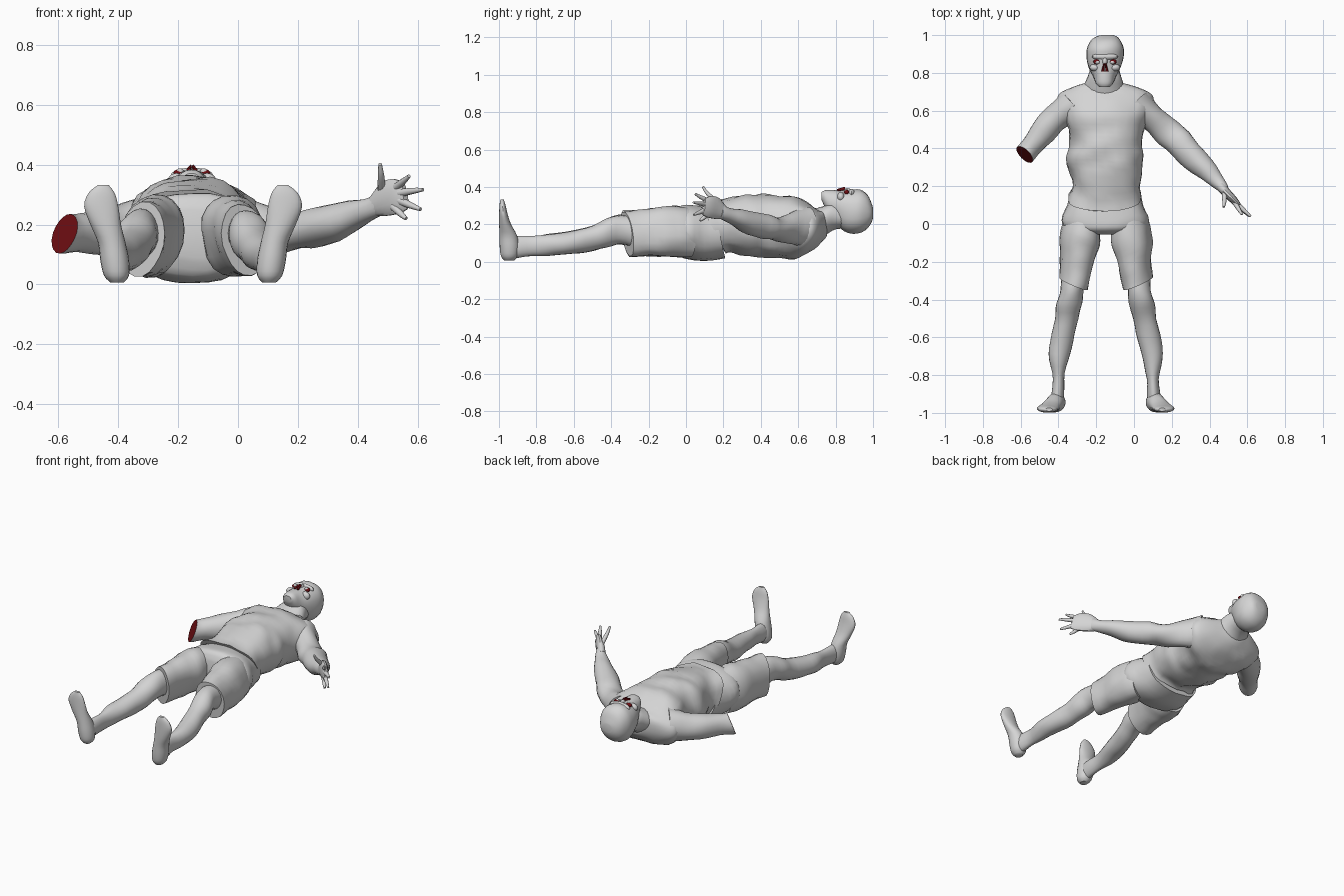
import bpy, bmesh, math
from mathutils import Matrix, Vector, noise

cube = bpy.data.objects.get("Cube")
if cube:
    bpy.data.objects.remove(cube, do_unlink=True)

MID = -0.15   # body's own mirror line
parts = []


def material(name, color):
    mat = bpy.data.materials.new(name)
    mat.use_nodes = True
    mat.diffuse_color = color
    bsdf = next(n for n in mat.node_tree.nodes if n.type == 'BSDF_PRINCIPLED')
    bsdf.inputs["Base Color"].default_value = color
    bsdf.inputs["Roughness"].default_value = 0.8
    return mat


grey = material("pale grey", (0.66, 0.66, 0.66, 1))
red = material("dark red", (0.15, 0.004, 0.006, 1))


def finish(name, bm, mats):
    bmesh.ops.recalc_face_normals(bm, faces=bm.faces[:])
    mesh = bpy.data.meshes.new(name)
    bm.to_mesh(mesh)
    bm.free()
    for mat in mats:
        mesh.materials.append(mat)
    obj = bpy.data.objects.new(name, mesh)
    bpy.context.collection.objects.link(obj)
    parts.append(obj)
    return obj


def spline(a, b, c, d, t):
    return 0.5 * (2 * b + (c - a) * t + (2 * a - 5 * b + 4 * c - d) * t * t
                  + (3 * b - a - 3 * c + d) * t ** 3)


def smooth_rings(rings, steps):
    out = []
    last = len(rings) - 1
    for i in range(last):
        four = [rings[max(0, min(last, i + k))] for k in (-1, 0, 1, 2)]
        for s in range(steps):
            out.append([spline(*vals, s / steps) for vals in zip(*four)])
    return out + [list(rings[last])]


def tube(name, rings, direction=None, sides=20, steps=3, square=1.0, roll=0,
         wrinkle=0.0, flip=False, mats=(grey,), end_mat=0):
    """Loft through rings of (x, y, z, width, height, lean)."""
    rings = [tuple(r) + (0,) * (6 - len(r)) for r in rings]
    way = Vector(direction) if direction else Vector(rings[-1][:3]) - Vector(rings[0][:3])
    if flip:
        rings = [(2 * MID - r[0],) + r[1:] for r in rings]
        way.x, roll = -way.x, -roll
    way.normalize()
    u = way.cross(Vector((0, 0, 1)))
    u = u.normalized() if u.length > 0.05 else Vector((1, 0, 0))
    u = Matrix.Rotation(math.radians(roll), 3, way) @ u
    v = u.cross(way)
    bm = bmesh.new()
    loops = []
    for x, y, z, a, b, lean in smooth_rings(rings, steps):
        loop = []
        for k in range(sides):
            ang = math.tau * k / sides
            c, s = math.cos(ang), math.sin(ang)
            c = math.copysign(abs(c) ** square, c)
            s = math.copysign(abs(s) ** square, s)
            out = u * (a * c) + v * (b * s)
            p = Vector((x, y, z)) + out + way * (lean * b * s)
            p += out.normalized() * wrinkle * noise.noise(p * 11)
            loop.append(bm.verts.new(p))
        loops.append(loop)
    for low, high in zip(loops, loops[1:]):
        for k in range(sides):
            n = (k + 1) % sides
            bm.faces.new((low[k], low[n], high[n], high[k]))
    bm.faces.new(loops[0])
    bm.faces.new(loops[-1]).material_index = end_mat
    return finish(name, bm, mats)


def span(y, x, z0, z1, width, lean=0):
    """Ring across the body, given its lowest and highest point."""
    return (x, y, (z0 + z1) / 2, width, (z1 - z0) / 2, lean)


def ball(name, at, size, mat=grey):
    bm = bmesh.new()
    bmesh.ops.create_uvsphere(bm, u_segments=16, v_segments=10, radius=1)
    for vert in bm.verts:
        vert.co = Vector(at) + Vector([c * s for c, s in zip(vert.co, size)])
    return finish(name, bm, (mat,))


ALONG = (0, 1, 0)

# Shirt with a hem dipping at the front
tube("shirt", [
    span(.14, -.155, .045, .326, .193, -.52), span(.20, -.15, .06, .328, .18, -.3),
    span(.29, -.148, .045, .352, .196), span(.36, -.153, .03, .358, .205),
    span(.42, -.15, .028, .36, .193), span(.50, -.15, .024, .358, .205),
    span(.58, -.15, .02, .343, .232), span(.65, -.15, .045, .31, .255),
    span(.70, -.15, .08, .282, .222), span(.735, -.152, .12, .272, .14),
    span(.755, -.155, .15, .25, .07)], ALONG, sides=28, square=.88, wrinkle=.018)

# Shorts: hips and two legs
tube("shorts_hips", [
    span(.18, -.15, .02, .285, .183, -.22), span(.10, -.152, .003, .298, .202),
    span(.02, -.152, .015, .308, .228), span(-.03, -.152, .03, .30, .205),
    span(-.055, -.152, .09, .25, .12)], ALONG, sides=28, square=.9, wrinkle=.008)

for side, flip in (("left", False), ("right", True)):
    tube(side + "_shorts_leg", [
        span(.02, -.03, .025, .29, .09), span(-.05, -.02, .02, .302, .106),
        span(-.12, -.002, .022, .297, .10), span(-.22, .008, .03, .284, .088),
        span(-.315, .022, .03, .272, .08, -.1)],
        (-.38, 1, 0), roll=-14, square=.95, wrinkle=.01, flip=flip)

    # Bare lower leg
    tube(side + "_lower_leg", [
        span(-.27, .02, .075, .245, .064), span(-.35, .028, .095, .25, .06),
        span(-.42, .041, .08, .235, .068), span(-.50, .056, .058, .195, .062),
        span(-.62, .084, .043, .162, .061), span(-.72, .098, .035, .15, .05),
        span(-.82, .10, .03, .138, .031), span(-.90, .104, .022, .14, .034),
        span(-.95, .108, .02, .14, .036)], ALONG, wrinkle=.006, flip=flip)

    # Foot standing up from the heel
    tube(side + "_foot", [
        (.104, -.945, .006, .022, .025), (.106, -.944, .03, .042, .045),
        (.112, -.944, .08, .048, .052), (.122, -.95, .14, .046, .047),
        (.142, -.967, .20, .051, .032), (.157, -.977, .26, .057, .022),
        (.156, -.981, .305, .044, .016), (.15, -.983, .332, .018, .009)],
        (0, 0, 1), flip=flip)

# Whole left arm
tube("left_arm", [
    (.01, .63, .19, .09, .105), (.10, .56, .18, .07, .082),
    (.18, .48, .176, .073, .062), (.24, .43, .186, .075, .066),
    (.32, .345, .205, .066, .062), (.40, .268, .235, .049, .048),
    (.45, .212, .258, .035, .036), (.48, .18, .275, .024, .038)], wrinkle=.01)

# Open left hand
tube("left_palm", [
    (.455, .205, .262, .027, .036), (.49, .165, .285, .024, .058),
    (.53, .125, .295, .02, .06), (.56, .095, .295, .011, .045)], sides=14)
fingers = {
    "thumb": ((.48, .165, .32), (.478, .115, .365), (.475, .09, .402)),
    "index_finger": ((.53, .12, .325), (.553, .08, .345), (.572, .05, .362)),
    "middle_finger": ((.54, .11, .305), (.585, .07, .313), (.618, .04, .317)),
    "ring_finger": ((.54, .11, .28), (.58, .07, .263), (.61, .042, .251)),
    "little_finger": ((.52, .125, .26), (.545, .095, .235), (.562, .075, .22))}
for label, path in fingers.items():
    widths = (.014, .0105, .006)
    tube("left_" + label, [p + (w, w) for p, w in zip(path, widths)], sides=10)

# Severed right arm with a red cut
tube("right_arm_stump", [
    (-.31, .63, .19, .09, .105), (-.40, .57, .18, .074, .085),
    (-.48, .49, .173, .068, .072), (-.54, .415, .172, .058, .064),
    (-.578, .367, .172, .054, .063, -.45)], wrinkle=.008,
    mats=(grey, red), end_mat=1)

# Neck and head, face upwards
tube("neck", [
    span(.69, -.155, .10, .285, .115), span(.73, -.156, .135, .30, .108),
    span(.78, -.156, .165, .315, .088), span(.84, -.155, .18, .30, .075)],
    ALONG, wrinkle=.01)
tube("head", [
    span(.724, -.156, .33, .372, .026), span(.745, -.156, .285, .384, .046),
    span(.785, -.156, .225, .386, .06), span(.83, -.155, .175, .38, .084),
    span(.88, -.154, .152, .384, .098), span(.93, -.153, .155, .386, .098),
    span(.97, -.149, .18, .36, .08), span(.992, -.144, .212, .315, .055),
    span(1, -.142, .235, .29, .03)], ALONG, square=.92, wrinkle=.006)

# Face: brow, cheeks, eyes and open nose
ball("brow_ridge", (-.154, .886, .366), (.07, .02, .024))
ball("nose_bridge", (-.154, .862, .374), (.014, .025, .02))
for side, s in (("left", 1), ("right", -1)):
    x = -.154 + s * .043
    ball(side + "_cheekbone", (x + s * .008, .828, .347), (.03, .02, .025))
    ball(side + "_eye_socket", (x, .859, .371), (.019, .014, .014), red)
    ball(side + "_eyeball", (x - s * .003, .856, .377), (.013, .0095, .011))
    tube(side + "_nose_hole", [
        (-.154 + s * .011, .808, .383, .008, .006),
        (-.154 + s * .004, .85, .392, .004, .009)], sides=8, mats=(red,))

# Smooth shading with sharp cut edges
bpy.ops.object.select_all(action='DESELECT')
for obj in parts:
    obj.select_set(True)
bpy.context.view_layer.objects.active = parts[0]
bpy.ops.object.shade_smooth_by_angle(angle=math.radians(42))
